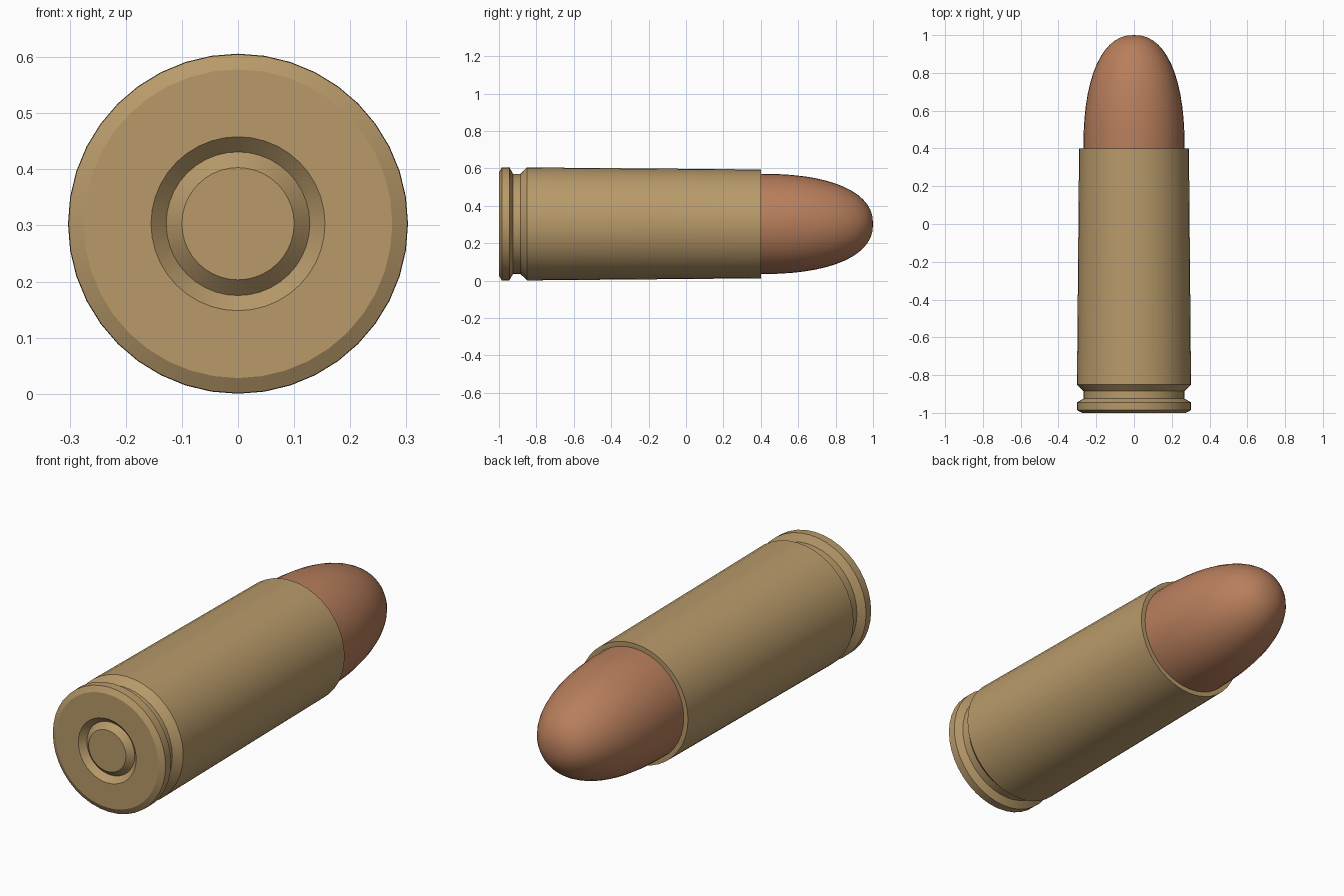
import bpy, math

if "Cube" in bpy.data.objects:
    bpy.data.objects.remove(bpy.data.objects["Cube"])

AXIS_Z = 0.303
SIDES = 40

def material(name, rgb):
    m = bpy.data.materials.new(name)
    m.diffuse_color = (*rgb, 1)
    m.use_nodes = True
    m.node_tree.nodes["Principled BSDF"].inputs["Base Color"].default_value = m.diffuse_color
    return m

def lathe(name, profile, mat):
    """Revolve (y, radius) points around the lengthwise axis."""
    verts, rings, faces = [], [], []
    for y, r in profile:
        n = 1 if r == 0 else SIDES
        rings.append([len(verts) + i for i in range(n)])
        for i in range(n):
            a = 2 * math.pi * i / SIDES
            verts.append((r * math.cos(a), y, AXIS_Z + r * math.sin(a)))
    for a, b in zip(rings, rings[1:]):
        for i in range(SIDES):
            j = (i + 1) % SIDES
            if len(a) == 1:
                faces.append((a[0], b[i], b[j]))
            elif len(b) == 1:
                faces.append((a[j], a[i], b[0]))
            else:
                faces.append((a[i], b[i], b[j], a[j]))
    mesh = bpy.data.meshes.new(name)
    mesh.from_pydata(verts, [], faces)
    mesh.materials.append(mat)
    ob = bpy.data.objects.new(name, mesh)
    bpy.context.collection.objects.link(ob)
    bpy.ops.object.select_all(action='DESELECT')
    ob.select_set(True)
    bpy.context.view_layer.objects.active = ob
    bpy.ops.object.mode_set(mode='EDIT')
    bpy.ops.mesh.select_all(action='SELECT')
    bpy.ops.mesh.normals_make_consistent(inside=False)
    bpy.ops.object.mode_set(mode='OBJECT')
    bpy.ops.object.shade_smooth_by_angle(angle=math.radians(25))
    return ob

brass = material("brass", (0.479, 0.323, 0.144))
copper = material("copper", (0.479, 0.209, 0.107))

# Case: primer disc, V groove, rim, extraction groove, tapered body, mouth
lathe("case", [
    (-1.0, 0), (-1.0, 0.1), (-0.973, 0.128), (-1.0, 0.155),
    (-1.0, 0.275), (-0.985, 0.302), (-0.945, 0.303), (-0.925, 0.268),
    (-0.885, 0.268), (-0.85, 0.302), (0.4, 0.291), (0.4, 0.262), (0.38, 0)], brass)

# Rounded tip, slightly fuller than an ellipse
tip = [(0.39, 0.268)]
N, P = 14, 2.3
for i in range(N):
    a = math.pi / 2 * i / N
    tip.append((0.4 + 0.6 * math.sin(a) ** (2 / P),
                0.268 * math.cos(a) ** (2 / P)))
tip.append((1.0, 0))
lathe("rounded_tip", tip, copper)
